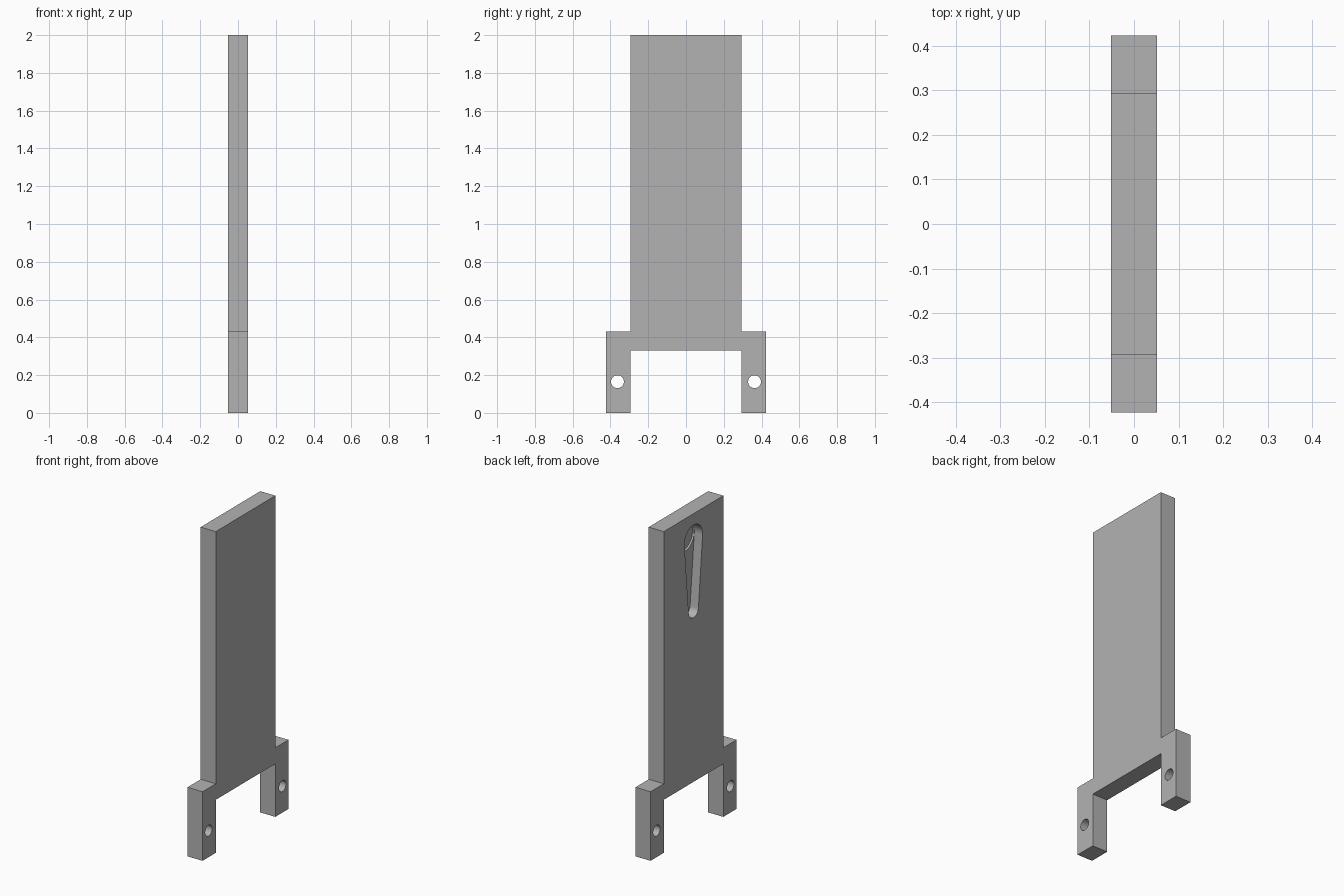
import bpy, bmesh, math

HALF = 0.052                      # half thickness of the plate
cube = bpy.data.objects.get("Cube")
if cube:
    bpy.data.objects.remove(cube, do_unlink=True)

grey = bpy.data.materials.new("plain_grey")
grey.use_nodes = True
grey.diffuse_color = (0.45, 0.45, 0.45, 1)
grey.node_tree.nodes["Principled BSDF"].inputs["Base Color"].default_value = grey.diffuse_color


def prism(name, outline, x0, x1):
    """Extrude a (y, z) outline from x0 to x1."""
    bm = bmesh.new()
    face = bm.faces.new([bm.verts.new((x0, y, z)) for y, z in outline])
    new = bmesh.ops.extrude_face_region(bm, geom=[face])["geom"]
    bmesh.ops.translate(bm, vec=(x1 - x0, 0, 0),
                        verts=[g for g in new if isinstance(g, bmesh.types.BMVert)])
    bmesh.ops.recalc_face_normals(bm, faces=bm.faces)
    mesh = bpy.data.meshes.new(name)
    bm.to_mesh(mesh)
    bm.free()
    mesh.materials.append(grey)
    obj = bpy.data.objects.new(name, mesh)
    bpy.context.collection.objects.link(obj)
    return obj


def arc(cy, cz, r, start, end, steps):
    angles = [start + (end - start) * i / steps for i in range(steps + 1)]
    return [(cy + r * math.cos(a), cz + r * math.sin(a)) for a in angles]


def circle(cy, cz, r):
    return arc(cy, cz, r, 0, math.tau, 48)[:-1]


# Plate with two forked feet, mirrored about y = 0
half = [(0.293, 2), (0.293, 0.43), (0.423, 0.43), (0.423, 0), (0.293, 0), (0.293, 0.33)]
plate = prism("plate", half + [(-y, z) for y, z in reversed(half)], -HALF, HALF)

# Bolt holes through the feet
cutters = [prism("foot_hole_cutter", circle(s * 0.363, 0.165, 0.034), -0.2, 0.2)
           for s in (-1, 1)]

# Tapered hanging slot with a deeper round pocket at its wide end
top, low, big, small = 1.84, 1.40, 0.089, 0.048
tilt = math.asin((big - small) / (top - low))
slot = (arc(0, top, big, -tilt, math.pi + tilt, 32)
        + arc(0, low, small, math.pi + tilt, math.tau - tilt, 24))
cutters.append(prism("slot_cutter", slot, -0.1, 0.005))
cutters.append(prism("pocket_cutter", circle(0, top, big - 0.001), -0.1, 0.017))

for cutter in cutters:
    cutter.hide_render = True
    mod = plate.modifiers.new(cutter.name, "BOOLEAN")
    mod.operation = "DIFFERENCE"
    mod.solver = "EXACT"
    mod.object = cutter

# Bake the cuts, then remove the cutters
bpy.ops.object.select_all(action="DESELECT")
plate.select_set(True)
bpy.context.view_layer.objects.active = plate
for mod in list(plate.modifiers):
    bpy.ops.object.modifier_apply(modifier=mod.name)
for cutter in cutters:
    bpy.data.objects.remove(cutter, do_unlink=True)
bpy.ops.object.shade_smooth_by_angle(angle=math.radians(30))
